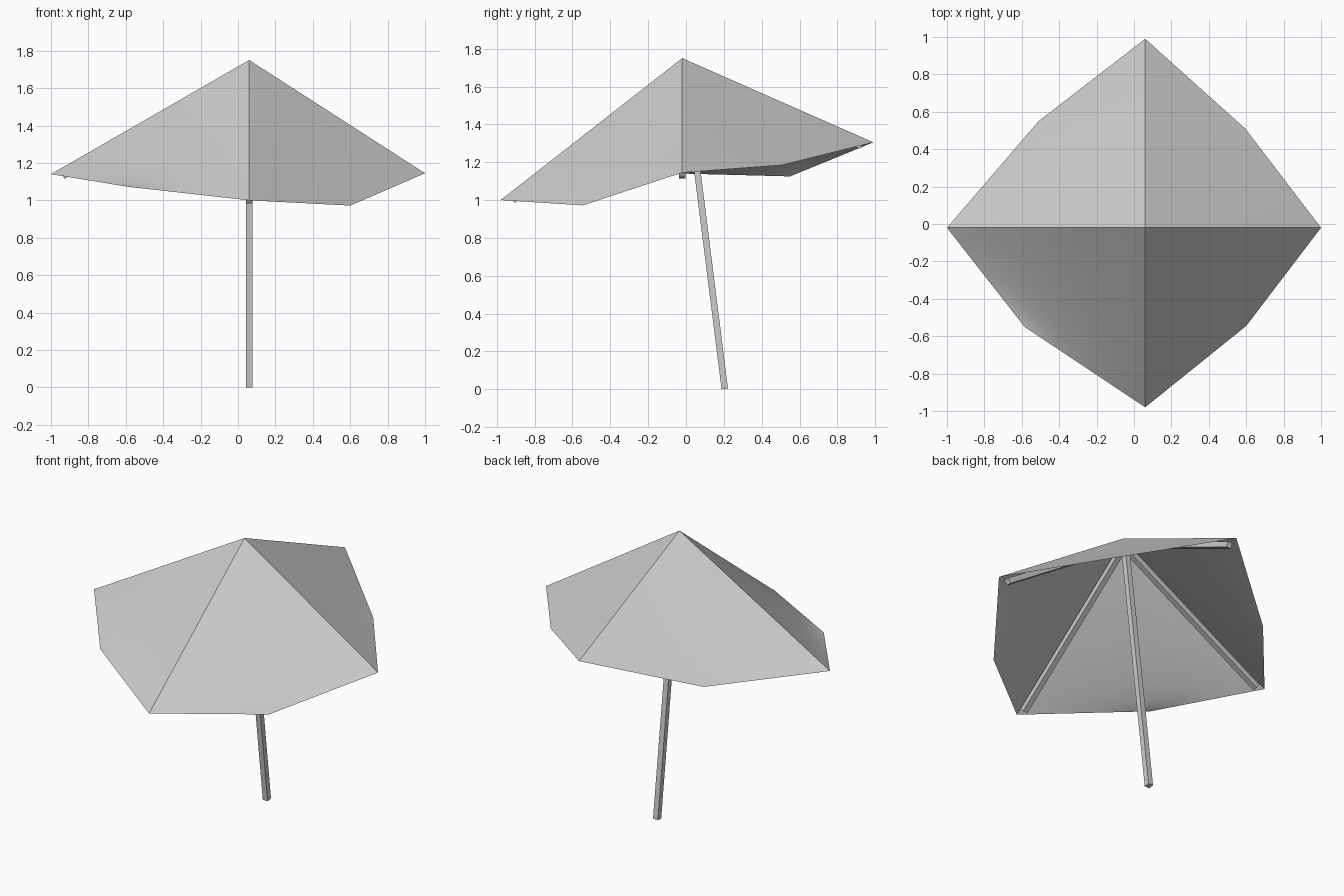
import bpy, bmesh, math
from mathutils import Vector, Matrix

if "Cube" in bpy.data.objects:
    bpy.data.objects.remove(bpy.data.objects["Cube"])

APEX = Vector((0.06, -0.02, 1.75))
# canopy rim: rib tips and the panel corners between them, counter-clockwise
TIPS = [Vector(p) for p in ((1, -0.02, 1.145), (0.06, 0.99, 1.305),
                            (-1, -0.02, 1.14), (0.06, -0.98, 1.0))]
CORNERS = [Vector(p) for p in ((0.595, 0.51, 1.185), (-0.51, 0.55, 1.125),
                               (-0.585, -0.55, 1.072), (0.6, -0.545, 0.972))]
STEPS = 12


def finish(bm, name):
    mesh = bpy.data.meshes.new(name)
    bm.to_mesh(mesh)
    bm.free()
    obj = bpy.data.objects.new(name, mesh)
    bpy.context.collection.objects.link(obj)
    return obj


def bar(name, start, end, width):
    """Square bar between two points."""
    axis = (end - start).normalized()
    side = axis.cross(Vector((0, 0, 1)))
    if side.length < 0.3:
        side = Vector((1, 0, 0))
    side.normalize()
    other = axis.cross(side)
    rot = Matrix((side, other, axis)).transposed().to_4x4()
    bm = bmesh.new()
    size = Matrix.Diagonal((width, width, (end - start).length, 1))
    bmesh.ops.create_cube(bm, size=1, matrix=Matrix.Translation((start + end) / 2) @ rot @ size)
    bmesh.ops.recalc_face_normals(bm, faces=bm.faces)
    return finish(bm, name)


# canopy: four gently warped fabric panels
bm = bmesh.new()
for i in range(4):
    a, b, c = TIPS[i], TIPS[(i + 1) % 4], CORNERS[i]
    grid = []
    for r in range(STEPS + 1):
        u = r / STEPS
        near, far = APEX.lerp(a, u), b.lerp(c, u)
        grid.append([bm.verts.new(near.lerp(far, k / STEPS)) for k in range(STEPS + 1)])
    for r in range(STEPS):
        for k in range(STEPS):
            bm.faces.new((grid[r][k], grid[r + 1][k], grid[r + 1][k + 1], grid[r][k + 1]))
bmesh.ops.remove_doubles(bm, verts=bm.verts, dist=0.0005)
canopy = finish(bm, "canopy")
bpy.context.view_layer.objects.active = canopy
canopy.select_set(True)
bpy.ops.object.shade_smooth_by_angle(angle=math.radians(15))

# ribs: square bars hanging just under each ridge
for name, tip in zip(("right_rib", "back_rib", "left_rib", "front_rib"), TIPS):
    axis = (tip - APEX).normalized()
    down = Vector((0, 0, -1))
    down = (down - axis * down.dot(axis)).normalized() * 0.042
    bar(name, APEX + axis * 0.03 + down, tip - axis * 0.05 + down, 0.034)

# leaning pole
bar("pole", Vector((0.06, 0.205, 0.002)), Vector((0.06, -0.009, 1.7)), 0.034)
